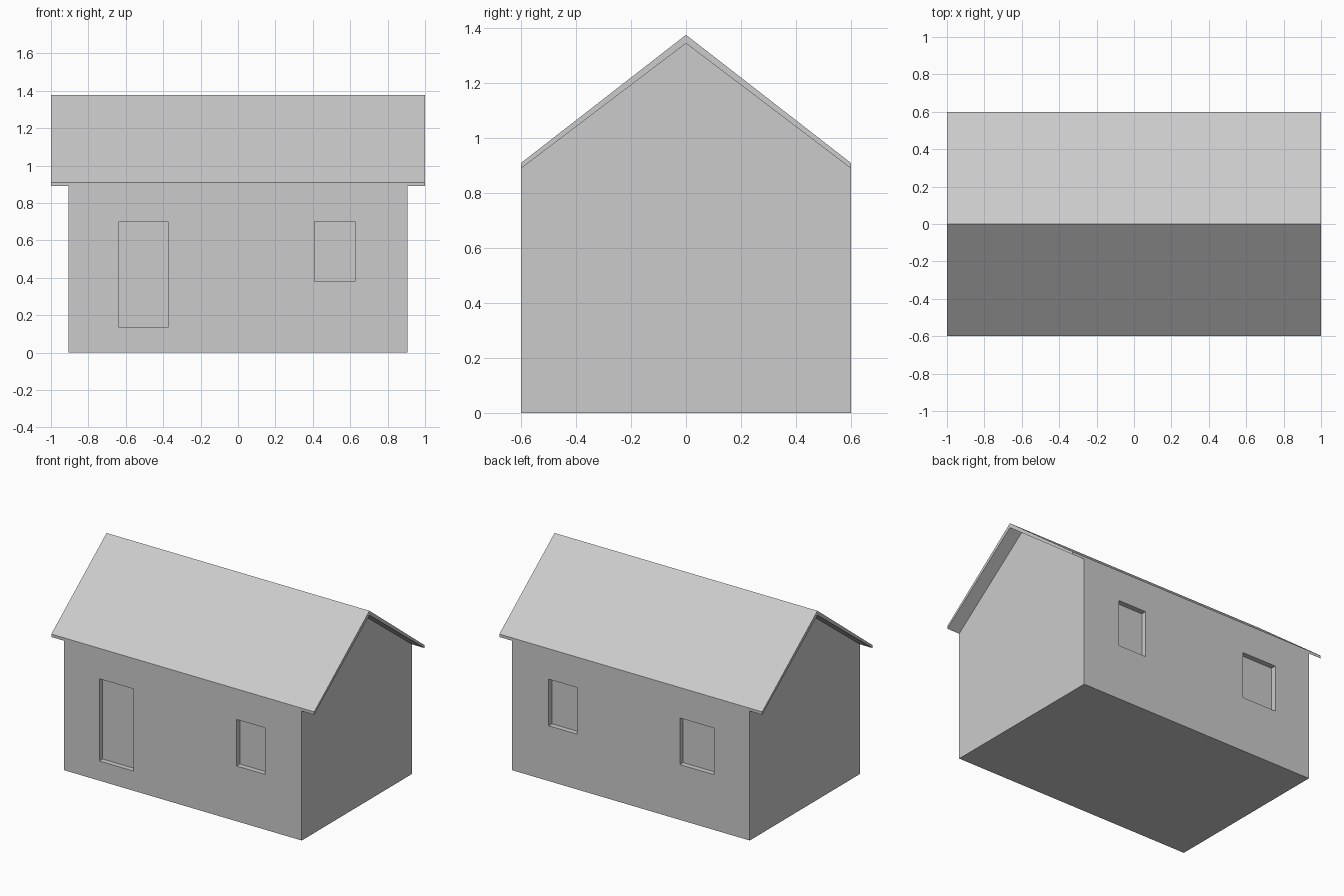
import bpy, bmesh

if "Cube" in bpy.data.objects:
    bpy.data.objects.remove(bpy.data.objects["Cube"])

plaster = bpy.data.materials.new("light_grey")
plaster.diffuse_color = (0.6, 0.6, 0.6, 1)
plaster.use_nodes = True
plaster.node_tree.nodes["Principled BSDF"].inputs["Base Color"].default_value = plaster.diffuse_color

HALF_DEPTH, EAVE, RIDGE = 0.6, 0.89, 1.345
RECESS = 0.036


def prism(name, profile, half_length):
    """Extrude a y-z profile symmetrically along x."""
    bm = bmesh.new()
    face = bm.faces.new([bm.verts.new((-half_length, y, z)) for y, z in profile])
    new = bmesh.ops.extrude_face_region(bm, geom=[face])["geom"]
    verts = [v for v in new if isinstance(v, bmesh.types.BMVert)]
    bmesh.ops.translate(bm, verts=verts, vec=(2 * half_length, 0, 0))
    bmesh.ops.recalc_face_normals(bm, faces=bm.faces)
    mesh = bpy.data.meshes.new(name)
    bm.to_mesh(mesh)
    bm.free()
    obj = bpy.data.objects.new(name, mesh)
    bpy.context.collection.objects.link(obj)
    mesh.materials.append(plaster)
    return obj


def cut_recess(house, name, side, x0, x1, z0, z1):
    """Sink a shallow rectangular opening into the front (-1) or back (1) wall."""
    bpy.ops.mesh.primitive_cube_add(size=1, location=((x0 + x1) / 2, side * HALF_DEPTH, (z0 + z1) / 2))
    cutter = bpy.context.object
    cutter.name = name
    cutter.scale = (x1 - x0, 2 * RECESS, z1 - z0)
    cutter.data.materials.append(plaster)
    cutter.hide_render = True
    cutter.display_type = 'WIRE'
    mod = house.modifiers.new(name, 'BOOLEAN')
    mod.operation = 'DIFFERENCE'
    mod.solver = 'EXACT'
    mod.object = cutter
    bpy.context.view_layer.objects.active = house
    bpy.ops.object.modifier_apply(modifier=mod.name)
    bpy.data.objects.remove(cutter)


# Gabled house body
walls = prism("walls", [(-HALF_DEPTH, 0), (HALF_DEPTH, 0), (HALF_DEPTH, EAVE),
                        (0, RIDGE), (-HALF_DEPTH, EAVE)], 0.905)

# Door and windows, sunk into the long walls
cut_recess(walls, "door_recess", -1, -0.635, -0.373, 0.135, 0.70)
cut_recess(walls, "front_window_recess", -1, 0.41, 0.625, 0.38, 0.70)
cut_recess(walls, "back_window_recess_small", 1, 0.41, 0.625, 0.38, 0.70)
cut_recess(walls, "back_window_recess_wide", 1, -0.635, -0.373, 0.38, 0.70)

# Thin folded roof overhanging the gable ends
prism("roof", [(-HALF_DEPTH, EAVE), (0, RIDGE), (HALF_DEPTH, EAVE),
               (HALF_DEPTH, 0.91), (0, 1.376), (-HALF_DEPTH, 0.91)], 1.0)
